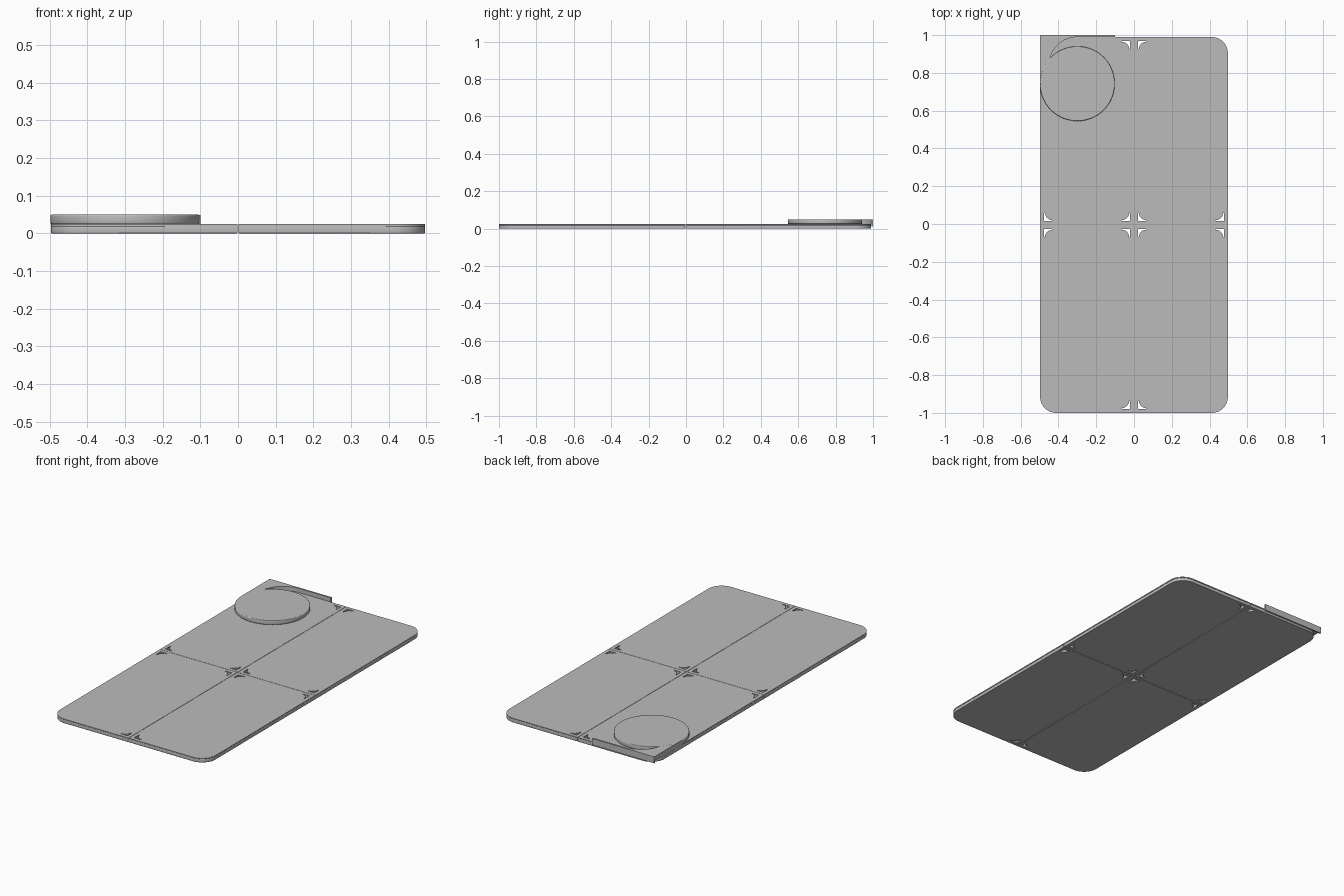
import bpy
from math import cos, sin, pi, radians

cube = bpy.data.objects.get("Cube")
if cube:
    bpy.data.objects.remove(cube, do_unlink=True)


def make_material(name, colour):
    mat = bpy.data.materials.new(name)
    mat.use_nodes = True
    mat.diffuse_color = colour
    mat.node_tree.nodes["Principled BSDF"].inputs["Base Color"].default_value = colour
    return mat


grey = make_material("plain grey", (0.5, 0.5, 0.5, 1))


def arc(cx, cy, r, start, end, steps=10):
    angles = [radians(start + (end - start) * i / steps) for i in range(steps + 1)]
    return [(cx + r * cos(a), cy + r * sin(a)) for a in angles]


def slab(name, outlines, z0, z1, bevel=0.0):
    """Extrude 2D outlines (first solid, the rest holes) from z0 to z1."""
    curve = bpy.data.curves.new(name, 'CURVE')
    curve.dimensions = '2D'
    curve.fill_mode = 'BOTH'
    curve.extrude = (z1 - z0) / 2 - bevel
    curve.bevel_depth = bevel
    curve.bevel_resolution = 2
    curve.offset = -bevel
    for points in outlines:
        spline = curve.splines.new('POLY')
        spline.points.add(len(points) - 1)
        for p, (x, y) in zip(spline.points, points):
            p.co = (x, y, 0, 1)
        spline.use_cyclic_u = True
    temp = bpy.data.objects.new(name + "_outline", curve)
    bpy.context.collection.objects.link(temp)
    graph = bpy.context.evaluated_depsgraph_get()
    mesh = bpy.data.meshes.new_from_object(temp.evaluated_get(graph))
    bpy.data.objects.remove(temp, do_unlink=True)
    mesh.name = name
    obj = bpy.data.objects.new(name, mesh)
    bpy.context.collection.objects.link(obj)
    obj.location.z = (z0 + z1) / 2
    mesh.materials.clear()
    mesh.materials.append(grey)
    bpy.ops.object.select_all(action='DESELECT')
    obj.select_set(True)
    bpy.context.view_layer.objects.active = obj
    bpy.ops.object.shade_smooth_by_angle(angle=radians(35))
    return obj


# Four folding panels, each with one rounded outer corner and three corner slots
WIDTH, LENGTH, SEAM_Y = 0.497, 0.995, -0.005
GAP, RADIUS, INSET, ARM = 0.001, 0.085, 0.021, 0.042


def corner_slot(x, y, dx, dy):
    """Chevron slot whose square corner is at x, y and arms run along dx, dy."""
    t = 0.005
    inner = [(ARM - (ARM - t) * sin(a), ARM - (ARM - t) * cos(a))
             for a in (pi / 2 * i / 6 for i in range(7))]
    outline = [(0, 0), (ARM, 0)] + inner + [(0, ARM)]
    return [(x + dx * u, y + dy * v) for u, v in outline]


for sx, side in ((-1, "right"), (1, "left")):
    for sy, end in ((-1, "front"), (1, "back")):
        outline = [(GAP, GAP), (WIDTH, GAP)]
        outline += arc(WIDTH - RADIUS, LENGTH - RADIUS, RADIUS, 0, 90)
        outline += [(GAP, LENGTH)]
        slots = [corner_slot(INSET, INSET, 1, 1),
                 corner_slot(WIDTH - INSET, INSET, -1, 1),
                 corner_slot(INSET, LENGTH - INSET, 1, -1)]
        shapes = [[(sx * x, SEAM_Y + sy * y) for x, y in shape]
                  for shape in [outline] + slots]
        slab(f"{end}_{side}_panel_base", shapes, 0, 0.019, 0.003)
        slab(f"{end}_{side}_panel_cover", shapes, 0.019, 0.025)

# Round puck resting on the back right panel
CX, CY, R = -0.3, 0.743, 0.198
slab("round_puck", [arc(CX, CY, R, 0, 355, 71)], 0.025, 0.05, 0.004)

# Corner bracket that joins the puck to the back edge
bracket = [(-0.497, 1.0), (-0.1, 1.0), (-0.1, 0.99)]
bracket += arc(CX, 0.84, 0.15, 90, 164, 14)
bracket += arc(CX, CY, R - 0.004, 136, 178, 8) + [(-0.497, CY)]
slab("corner_bracket", [bracket], 0.025, 0.049)

# Lip of the bracket hooking down over the back edge
slab("bracket_lip", [[(-0.497, 0.991), (-0.1, 0.991), (-0.1, 1.0), (-0.497, 1.0)]],
     0.012, 0.025)
